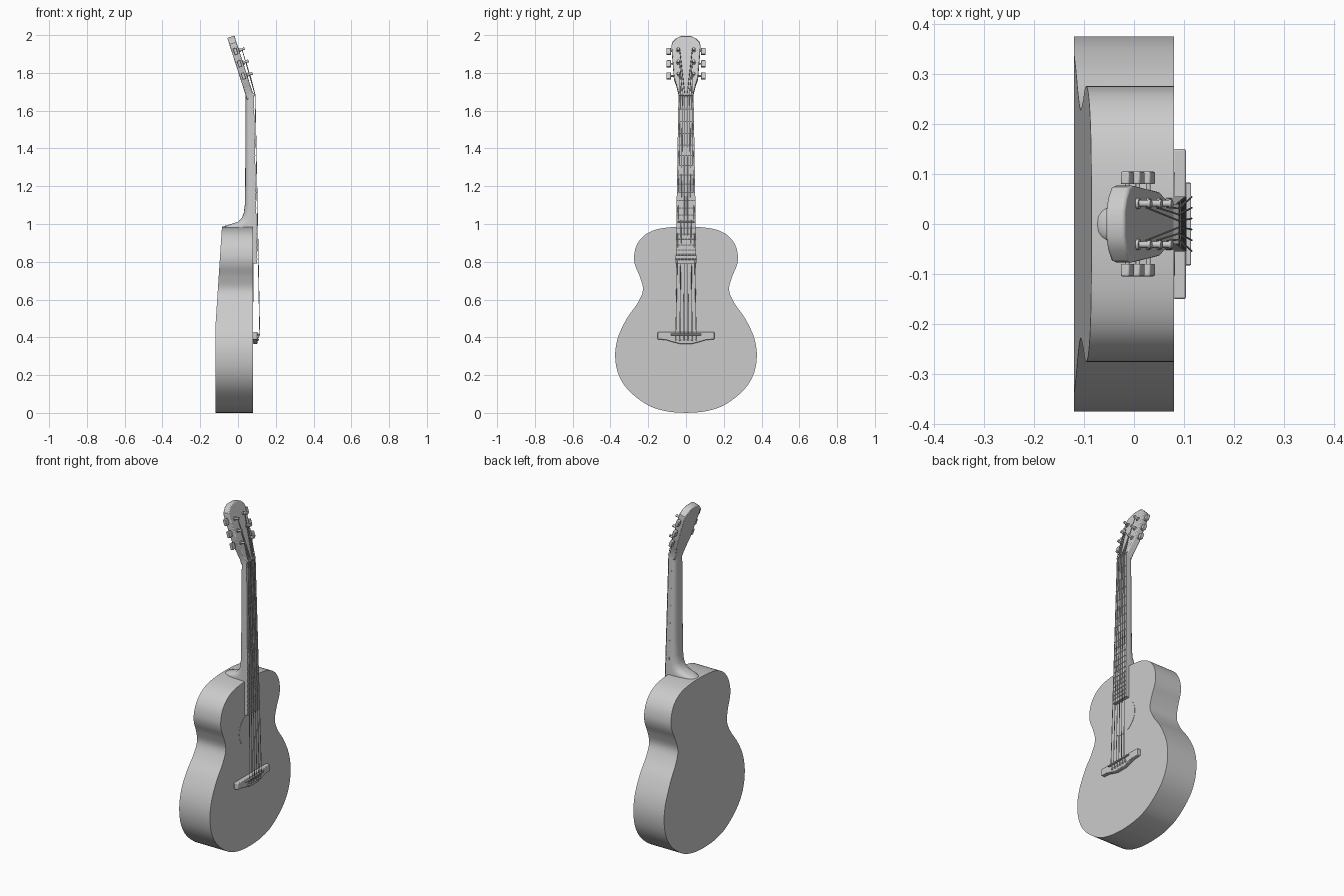
import bpy, bmesh, math
from mathutils import Vector, Matrix

if "Cube" in bpy.data.objects:
    bpy.data.objects.remove(bpy.data.objects["Cube"])

mat = bpy.data.materials.new("plain_grey")
mat.diffuse_color = (0.6, 0.6, 0.6, 1)
mat.use_nodes = True
mat.node_tree.nodes["Principled BSDF"].inputs["Base Color"].default_value = mat.diffuse_color


def finish(name, bm, bevel=0.0, angle=35):
    bmesh.ops.recalc_face_normals(bm, faces=bm.faces)
    me = bpy.data.meshes.new(name)
    bm.to_mesh(me)
    bm.free()
    me.materials.append(mat)
    me.shade_smooth()
    me.set_sharp_from_angle(angle=math.radians(angle))
    ob = bpy.data.objects.new(name, me)
    bpy.context.collection.objects.link(ob)
    if bevel:
        m = ob.modifiers.new("bevel", 'BEVEL')
        m.width, m.segments, m.limit_method = bevel, 2, 'ANGLE'
        m.angle_limit = math.radians(40)
    return ob


def loft(bm, rings, caps=True):
    vs = [[bm.verts.new(p) for p in r] for r in rings]
    n = len(vs[0])
    for a, b in zip(vs, vs[1:]):
        for i in range(n):
            bm.faces.new((a[i], a[(i + 1) % n], b[(i + 1) % n], b[i]))
    if caps:
        bm.faces.new(vs[0])
        bm.faces.new(vs[-1])
    return vs


def cyl(bm, p, q, r, seg=12, r2=None):
    p, q = Vector(p), Vector(q)
    m = Matrix.Translation((p + q) / 2) @ (q - p).to_track_quat('Z', 'Y').to_matrix().to_4x4()
    bmesh.ops.create_cone(bm, cap_ends=True, segments=seg, radius1=r,
                          radius2=r if r2 is None else r2, depth=(q - p).length, matrix=m)


def spline(pts, sub=5):
    out = []
    for i in range(len(pts) - 1):
        p = [Vector(pts[min(max(i + k, 0), len(pts) - 1)]) for k in (-1, 0, 1, 2)]
        for s in range(sub):
            t = s / sub
            out.append(0.5 * (2 * p[1] + (p[2] - p[0]) * t
                              + (2 * p[0] - 5 * p[1] + 4 * p[2] - p[3]) * t * t
                              + (3 * p[1] - p[0] - 3 * p[2] + p[3]) * t ** 3))
    return out + [Vector(pts[-1])]


# body: waisted outline, back slopes in towards the shoulders
half = spline([(0, 0), (.1, .008), (.2, .04), (.3, .115), (.356, .2), (.375, .3),
               (.36, .4), (.313, .5), (.257, .58), (.228, .65), (.244, .72), (.269, .78),
               (.275, .83), (.26, .89), (.22, .94), (.16, .97), (.08, .983), (0, .986)])
outline = half + [Vector((-p.x, p.y)) for p in half[-2:0:-1]]
back_x = lambda z: -.12 + .035 * max(0, (z - .45) / .535)
bm = bmesh.new()
rings = loft(bm, [[(.08, p.x, p.y) for p in outline],
                  [(back_x(p.y), p.x, p.y) for p in outline]], caps=False)
n, h = len(outline), len(half)
for r in rings:
    for i in range(h - 1):
        f = [r[i], r[i + 1], r[(n - i - 1) % n], r[(n - i) % n]]
        bm.faces.new(list(dict.fromkeys(f)))
finish("body", bm)

# sound hole disc
bm = bmesh.new()
cyl(bm, (.078, 0, .69), (.0815, 0, .69), .103, 48)
finish("sound_hole", bm)

# fretboard: slightly tilted and tapered
fb_w = lambda z: .055 - .015 * (z - .79) / .89
fb_x = lambda z: .102 - .018 * (z - .79) / .89
bm = bmesh.new()
loft(bm, [[(fb_x(z), -fb_w(z), z), (fb_x(z), fb_w(z), z),
           (fb_x(z) - .022, fb_w(z), z), (fb_x(z) - .022, -fb_w(z), z)] for z in (.79, 1.68)])
finish("fretboard", bm)

# frets at equal-tempered spacing
bm = bmesh.new()
for k in range(1, 21):
    z = .415 + 1.265 * 2 ** (-k / 12)
    cyl(bm, (fb_x(z), -fb_w(z), z), (fb_x(z), fb_w(z), z), .003, 8)
finish("frets", bm)

# neck and heel: D-shaped sections (height, back position, half width)
bm = bmesh.new()
rings = []
for z, bx, w in [(.98, -.078, .052), (.99, -.07, .052), (.999, -.04, .052), (1.012, 0, .052),
                 (1.03, .019, .051), (1.055, .03, .05), (1.1, .036, .049),
                 (1.2, .038, .048), (1.45, .039, .044), (1.685, .041, .04)]:
    fx = fb_x(z) - .02
    ring = []
    for i in range(17):
        a = math.pi * i / 16
        s, c = math.sin(a), math.cos(a)
        ring.append((fx - (fx - bx) * s ** .8, math.copysign(min(w, fb_w(z)) * abs(c) ** .75, c), z))
    rings.append(ring)
loft(bm, rings)
finish("neck", bm, angle=50)

# headstock, tilted back; H maps (y, along, out) to space
D, N = Vector((-.306, 0, .952)), Vector((.952, 0, .306))
H = lambda y, s, d: Vector((.083, y, 1.68)) + D * s + N * d
hs = [(.04, -.01), (.041, .02), (.052, .065), (.064, .1), (.07, .18), (.077, .275),
      (.074, .297), (.052, .32), (.025, .333)]
hs += [(-y, s) for y, s in hs[::-1]]
bm = bmesh.new()
loft(bm, [[H(y, s, d) for y, s in hs] for d in (0, -.04)])
finish("headstock", bm, .005)

# nut
bm = bmesh.new()
cyl(bm, (.079, -.04, 1.683), (.079, .04, 1.683), .011, 4)
finish("nut", bm)

# tuners: posts, collars, shafts and buttons on both sides
rows = [.115, .183, .252]
posts, buttons = bmesh.new(), bmesh.new()
rot = Matrix((D, (0, 1, 0), N)).transposed().to_4x4()
for side in (-1, 1):
    for s in rows:
        y = .041 * side
        cyl(posts, H(y, s, -.005), H(y, s, .028), .0065)
        cyl(posts, H(y, s, -.002), H(y, s, .006), .011)
        cyl(posts, H(y, s, .024), H(y, s, .03), .008)
        cyl(buttons, H(.06 * side, s, -.02), H(.09 * side, s, -.02), .0045)
        m = Matrix.Translation(H(.092 * side, s, -.02)) @ rot @ Matrix.Diagonal((.036, .025, .018, 1))
        bmesh.ops.create_cube(buttons, size=1, matrix=m)
finish("tuner_posts", posts)
finish("tuner_buttons", buttons, .003)

# bridge with bellied lower edge
bh = [(.15, .428), (.15, .389), (.105, .386), (.07, .375), (.035, .366)]
bh += [(-y, z) for y, z in bh[::-1]]
bm = bmesh.new()
loft(bm, [[(x, y, z) for y, z in bh] for x in (.078, .104)])
finish("bridge", bm, .004)

# saddle
bm = bmesh.new()
bmesh.ops.create_cube(bm, size=1, matrix=Matrix.Translation((.106, 0, .415))
                      @ Matrix.Diagonal((.016, .165, .008, 1)))
finish("saddle", bm, .002)

# strings and bridge pins
strings, pins = bmesh.new(), bmesh.new()
for j in range(6):
    t = (j - 2.5) / 2.5
    side = 1 if t > 0 else -1
    row = rows[2 - int(abs(j - 2.5))]
    path = [(.103, t * .054, .39), (.115, t * .054, .415), (.0905, t * .031, 1.683),
            H(.034 * side, row, .016)]
    for p, q in zip(path, path[1:]):
        cyl(strings, p, q, .002, 6)
    cyl(pins, (.1, t * .054, .387), (.111, t * .054, .387), .006, 12, .004)
finish("strings", strings)
finish("bridge_pins", pins)
